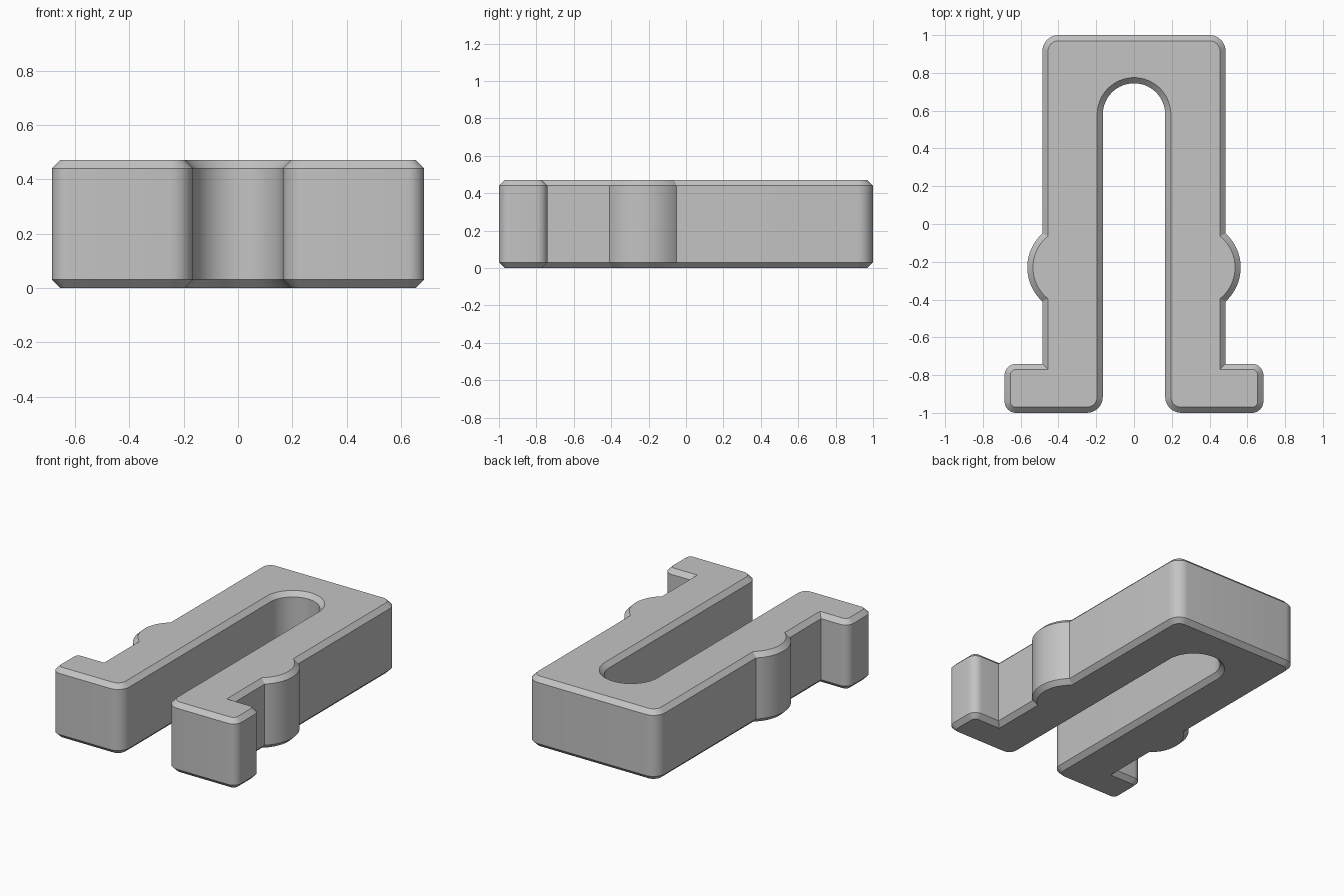
import bpy
import bmesh
from math import cos, sin, radians, acos, degrees

HEIGHT = 0.47
CHAMFER = 0.03
ARM, FOOT, SLOT = 0.485, 0.685, 0.165   # half widths
FOOT_BACK = -0.74
SLOT_Y = 0.58                           # centre of the rounded slot end
BUMP_X, BUMP_Y, BUMP_R = 0.3225, -0.23, 0.2425


def arc(cx, cy, r, start, end, steps):
    """Points along a circular arc, angles in degrees."""
    angles = [radians(start + (end - start) * i / steps) for i in range(steps + 1)]
    return [(cx + r * cos(a), cy + r * sin(a)) for a in angles]


def outline(inset):
    """Closed clip outline, moved inward by the inset."""
    arm = ARM - inset
    half = degrees(acos((arm - BUMP_X) / (BUMP_R - inset)))
    big, small = 0.085, 0.06
    side = arc(ARM - big, 1 - big, big - inset, 90, 0, 8)               # back corner
    side += arc(BUMP_X, BUMP_Y, BUMP_R - inset, half, -half, 20)        # side bump
    side.append((arm, FOOT_BACK - inset))                               # foot notch
    side += arc(FOOT - small, FOOT_BACK - small, small - inset, 90, 0, 8)
    side += arc(FOOT - small, -1 + small, small - inset, 0, -90, 8)
    side += arc(SLOT + big, -1 + big, big - inset, 270, 180, 8)         # slot mouth
    side += arc(0, SLOT_Y, SLOT + inset, 0, 90, 16)                     # slot end
    return side + [(-x, y) for x, y in reversed(side[:-1])]


# Stack four outlines into a body with chamfered rims
bm = bmesh.new()
levels = [(0, CHAMFER), (CHAMFER, 0), (HEIGHT - CHAMFER, 0), (HEIGHT, CHAMFER)]
rings = [[bm.verts.new((x, y, z)) for x, y in outline(d)] for z, d in levels]
count = len(rings[0])
for low, high in zip(rings, rings[1:]):
    for i in range(count):
        j = (i + 1) % count
        bm.faces.new((low[i], low[j], high[j], high[i]))
bm.faces.new(rings[0])
bm.faces.new(rings[-1])
bmesh.ops.recalc_face_normals(bm, faces=bm.faces)

if "Cube" in bpy.data.objects:
    bpy.data.objects.remove(bpy.data.objects["Cube"], do_unlink=True)

mesh = bpy.data.meshes.new("clip_body")
bm.to_mesh(mesh)
bm.free()
body = bpy.data.objects.new("clip_body", mesh)
bpy.context.collection.objects.link(body)

# Plain grey finish
grey = bpy.data.materials.new("plain grey")
grey.use_nodes = True
colour = (0.55, 0.55, 0.55, 1)
grey.diffuse_color = colour
grey.node_tree.nodes["Principled BSDF"].inputs["Base Color"].default_value = colour
mesh.materials.append(grey)

# Smooth the rounded walls, keep chamfer edges crisp
bpy.ops.object.select_all(action="DESELECT")
body.select_set(True)
bpy.context.view_layer.objects.active = body
bpy.ops.object.shade_smooth_by_angle(angle=radians(30))
